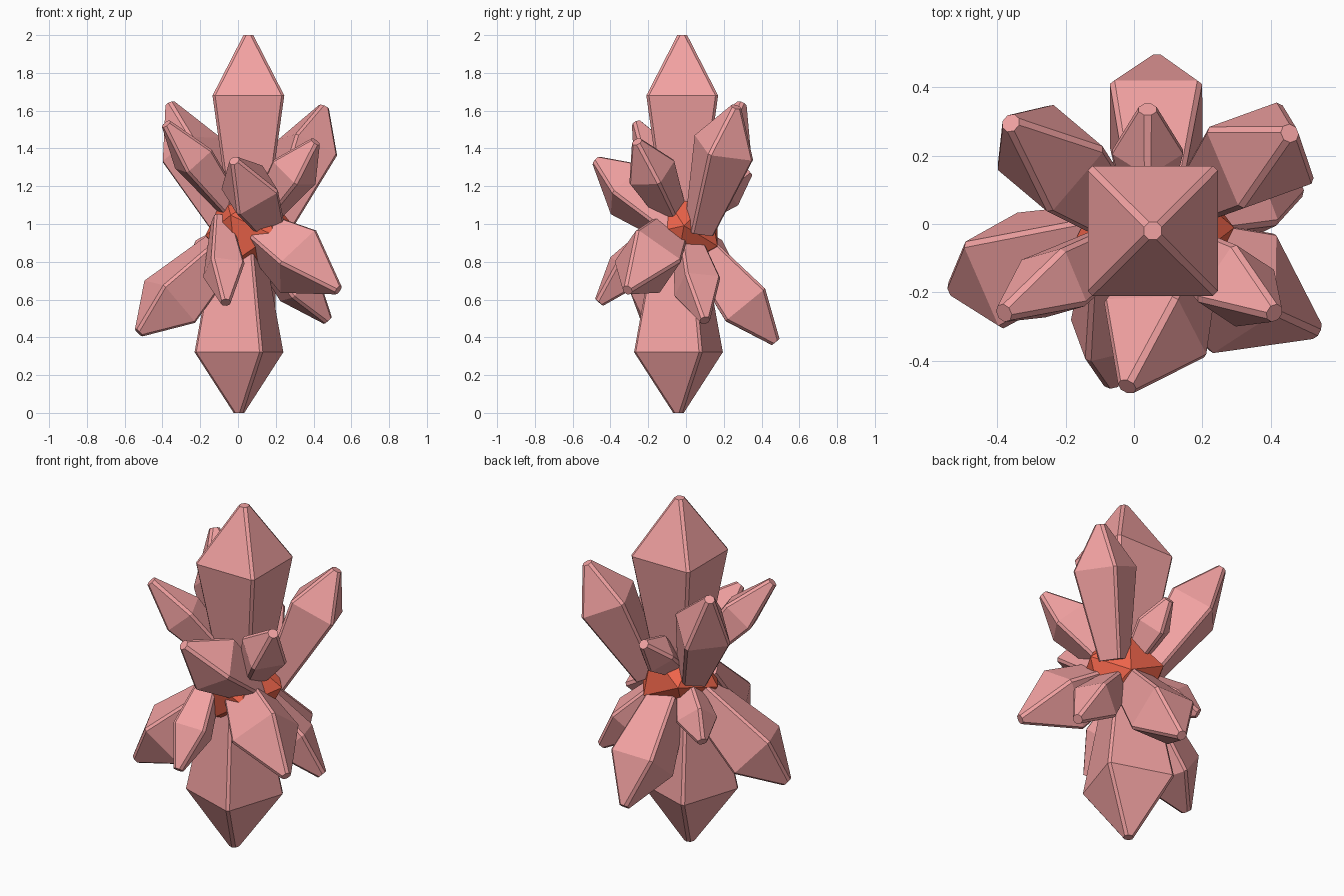
import bpy, bmesh
from mathutils import Vector, Matrix, Euler

if "Cube" in bpy.data.objects:
    bpy.data.objects.remove(bpy.data.objects["Cube"])


def material(name, rgb):
    m = bpy.data.materials.new(name)
    m.diffuse_color = (*rgb, 1)
    m.use_nodes = True
    m.node_tree.nodes["Principled BSDF"].inputs["Base Color"].default_value = m.diffuse_color
    return m


PINK = material("pink_crystal", (0.89, 0.36, 0.36))
ORANGE = material("orange_core", (0.87, 0.13, 0.07))


def add_object(name, bm, mat):
    bmesh.ops.recalc_face_normals(bm, faces=bm.faces[:])
    me = bpy.data.meshes.new(name)
    bm.to_mesh(me)
    bm.free()
    me.materials.append(mat)
    ob = bpy.data.objects.new(name, me)
    bpy.context.collection.objects.link(ob)
    return ob


def ring(bm, half, chamfer, z):
    """Square with chamfered corners."""
    a, b = half, half - chamfer
    pts = [(a, -b), (a, b), (b, a), (-b, a), (-a, b), (-a, -b), (-b, -a), (b, -a)]
    return [bm.verts.new((x, y, z)) for x, y in pts]


def crystal(name, root, tip, half, corner, shoulder=0.68):
    """Pointed square shard from root to tip; 'corner' points at one of its edges."""
    root, tip = Vector(root), Vector(tip)
    length = (tip - root).length
    bm = bmesh.new()
    rings = [ring(bm, half * 0.5, 0.012, 0),
             ring(bm, half, 0.014, length * shoulder),
             ring(bm, 0.026, 0.015, length)]
    for lo, hi in zip(rings, rings[1:]):
        for i in range(8):
            j = (i + 1) % 8
            bm.faces.new((lo[i], lo[j], hi[j], hi[i]))
    bm.faces.new(rings[0][::-1])
    bm.faces.new(rings[-1])
    # orient: local z along the shard, local (1,1) diagonal towards the corner hint
    z = (tip - root).normalized()
    c = Vector(corner)
    c = (c - z * c.dot(z)).normalized()
    d = z.cross(c)
    x = (c - d).normalized()
    y = z.cross(x)
    rot = Matrix((x, y, z)).transposed().to_4x4()
    bmesh.ops.transform(bm, matrix=Matrix.Translation(root) @ rot, verts=bm.verts[:])
    add_object(name, bm, PINK)


# faceted core
bm = bmesh.new()
bmesh.ops.create_icosphere(bm, subdivisions=1, radius=0.235)
bmesh.ops.transform(bm, matrix=Matrix.Translation((0.06, -0.03, 0.965))
                    @ Euler((0.5, 0.3, 0.3)).to_matrix().to_4x4(), verts=bm.verts[:])
add_object("core", bm, ORANGE)

# main vertical crystals
crystal("top_crystal", (0.055, -0.02, 1.0), (0.055, -0.02, 2.0), 0.19, (1, 1, 0))
crystal("bottom_crystal", (0.005, -0.04, 0.98), (0.005, -0.04, 0.0), 0.19,
        (0.235, 0.12, 0), 0.672)

# surrounding crystals: name, root, tip, half width, corner direction, shoulder
for name, root, tip, half, corner, shoulder in [
    ("upper_back_left", (-0.04, 0.01, 0.96), (-0.36, 0.295, 1.635), 0.125, (-0.135, -0.05, -0.12), 0.64),
    ("upper_back_right", (0.195, 0.07, 0.97), (0.455, 0.265, 1.62), 0.13, (0.165, -0.08, -0.04), 0.67),
    ("upper_front_left", (0.03, -0.01, 1.0), (-0.38, -0.26, 1.53), 0.092, (0.09, -0.07, 0.06), 0.65),
    ("upper_front_right", (0.10, -0.04, 0.99), (0.41, -0.26, 1.435), 0.1, (0.12, 0.05, -0.08), 0.64),
    ("upper_front", (0.18, -0.06, 0.96), (-0.02, -0.475, 1.335), 0.125, (0.165, 0, -0.075), 0.59),
    ("upper_back", (0.04, -0.01, 1.0), (0.04, 0.335, 1.28), 0.08, (0, 0, 1), 0.64),
    ("lower_left", (0.02, -0.01, 0.97), (-0.525, -0.19, 0.425), 0.139, (-0.15, 0.07, 0.09), 0.70),
    ("lower_front", (-0.09, -0.09, 1.02), (-0.065, -0.46, 0.585), 0.092, (1, 0, 0.9), 0.61),
    ("lower_front_right", (0.04, -0.06, 1.0), (0.53, -0.31, 0.65), 0.145, (0.1, -0.06, 0.18), 0.57),
    ("lower_right", (0.05, -0.01, 0.98), (0.475, 0.10, 0.49), 0.10, (0, 1, 0.8), 0.64),
    ("lower_back", (0.06, -0.01, 0.97), (0.067, 0.475, 0.375), 0.135, (1, 0.65, 0.8), 0.67),
    ("lower_back_left", (0.0, 0.0, 0.97), (-0.26, 0.22, 0.745), 0.085, (0, 0, 1), 0.66),
]:
    crystal(name + "_crystal", root, tip, half, corner, shoulder)
